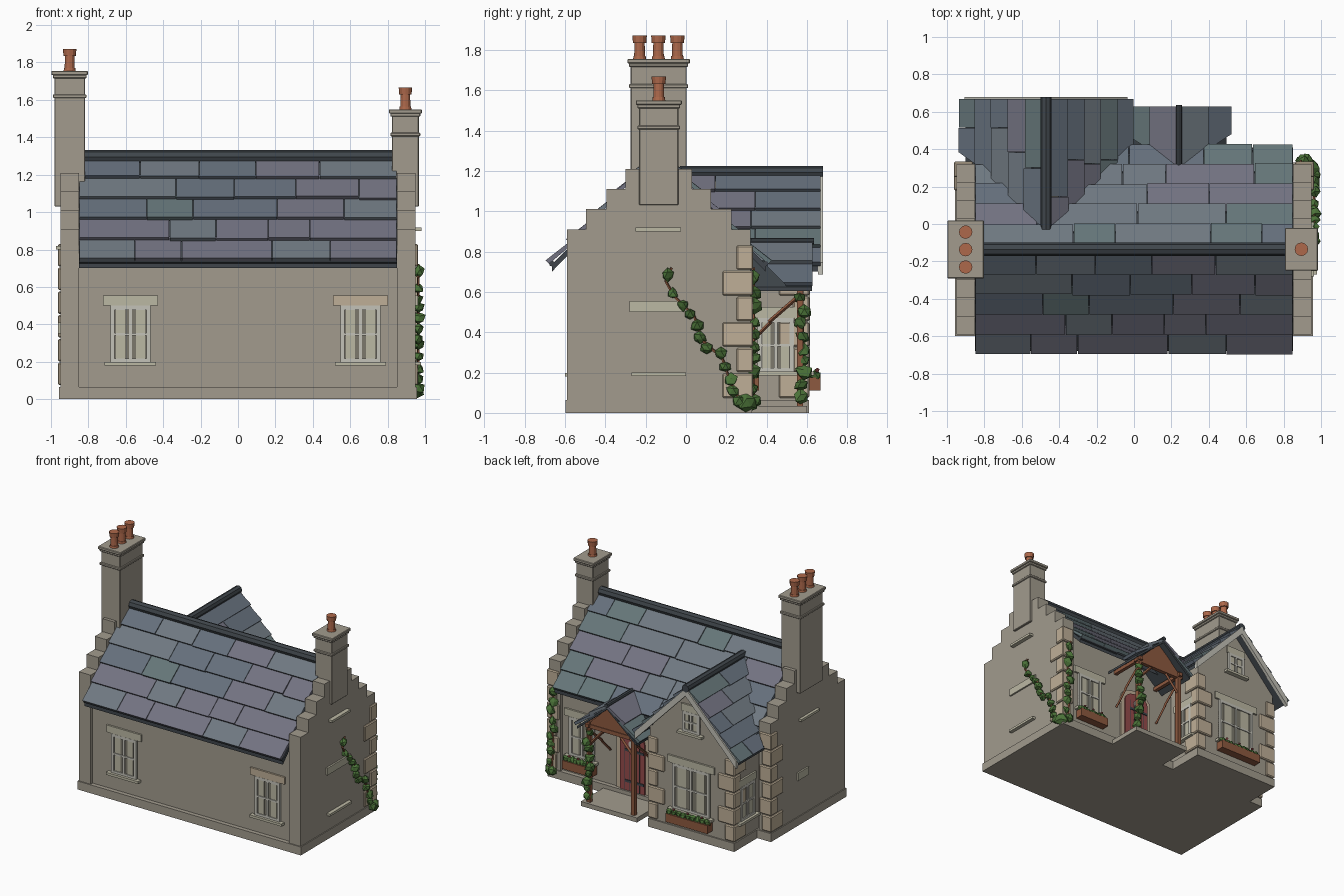
import bpy, bmesh, math, random
from mathutils import Vector, Matrix, noise

if "Cube" in bpy.data.objects:
    bpy.data.objects.remove(bpy.data.objects["Cube"])
random.seed(4)

def mat(name, r, g, b):
    m = bpy.data.materials.new(name)
    m.diffuse_color = (r, g, b, 1)
    m.use_nodes = True
    m.node_tree.nodes["Principled BSDF"].inputs["Base Color"].default_value = m.diffuse_color
    return m

STONE, TAN = mat("stone", .36, .33, .27), mat("tan_stone", .52, .43, .31)
PALE, FRAME = mat("pale_stone", .5, .48, .37), mat("frame", .55, .54, .48)
GLASS, WOOD = mat("glass", .2, .19, .15), mat("wood", .27, .1, .05)
CLAY, RED = mat("clay", .42, .14, .07), mat("red_door", .3, .07, .07)
LEAF, DARK = mat("leaf", .07, .17, .04), mat("dark_lead", .05, .06, .07)
SLATES = [mat("slate_%d" % i, *c) for i, c in enumerate(
    [(.13, .16, .2), (.16, .19, .22), (.17, .17, .22), (.13, .18, .19)])]

def finish(name, bm, mats):
    bmesh.ops.recalc_face_normals(bm, faces=bm.faces)
    me = bpy.data.meshes.new(name)
    bm.to_mesh(me)
    bm.free()
    for m in mats:
        me.materials.append(m)
    ob = bpy.data.objects.new(name, me)
    bpy.context.collection.objects.link(ob)
    return ob

def box(name, x0, x1, y0, y1, z0, z1, m, M=Matrix(), bevel=0):
    bm = bmesh.new()
    bmesh.ops.create_cube(bm, size=1)
    for v in bm.verts:
        v.co = M @ Vector(((x0 + x1) / 2 + v.co.x * (x1 - x0), (y0 + y1) / 2 + v.co.y * (y1 - y0),
                           (z0 + z1) / 2 + v.co.z * (z1 - z0)))
    if bevel:
        bmesh.ops.bevel(bm, geom=bm.edges[:], offset=bevel, segments=1, affect='EDGES')
    return finish(name, bm, [m])

def prism(name, pts, axis, a, b, m):
    """Extrude a (u, z) outline along x (u is y) or along y (u is x)."""
    bm = bmesh.new()
    put = (lambda u, z: (a, u, z)) if axis == 'x' else (lambda u, z: (u, a, z))
    f = bm.faces.new([bm.verts.new(put(*p)) for p in pts])
    r = bmesh.ops.extrude_face_region(bm, geom=[f])
    d = Vector((b - a, 0, 0)) if axis == 'x' else Vector((0, b - a, 0))
    bmesh.ops.translate(bm, vec=d, verts=[e for e in r['geom'] if isinstance(e, bmesh.types.BMVert)])
    return finish(name, bm, [m])

def rod(name, p, q, r, m, n=8, r2=None):
    p, q = Vector(p), Vector(q)
    bm = bmesh.new()
    M = Matrix.Translation((p + q) / 2) @ (q - p).to_track_quat('Z', 'Y').to_matrix().to_4x4()
    bmesh.ops.create_cone(bm, cap_ends=True, segments=n, radius1=r, radius2=r if r2 is None else r2,
                          depth=(q - p).length, matrix=M)
    return finish(name, bm, [m])

def slates(name, P, A, L, Q, rows, cut=None):
    """Overlapping slate courses from eave corner P, along A for L, up to ridge corner Q."""
    P, A, U = Vector(P), Vector(A), Vector(Q) - Vector(P)
    N = A.cross(U).normalized()
    N = N if N.z > 0 else -N
    bm = bmesh.new()
    for r in range(rows):
        t = 0
        while t < L:
            w = random.uniform(.22, .55)
            e = L if L - t - w < .15 else t + w
            h0, h1 = r / rows - random.uniform(0, .015) * (r > 0), min(1, (r + 1.2) / rows)
            j, mi, vs = random.uniform(0, .005), random.randrange(4), []
            for k, lo, hi in ((h0, .012, .034 + j), (h1, -.004, .012)):
                for s in (t + .002, e - .002):
                    for o in (lo, hi):
                        vs.append(bm.verts.new(P + A * s + U * k + N * o))
            for q in ((0, 1, 3, 2), (4, 5, 7, 6), (0, 1, 5, 4), (2, 3, 7, 6), (0, 2, 6, 4), (1, 3, 7, 5)):
                bm.faces.new([vs[i] for i in q]).material_index = mi
            t = e
    if cut:
        bmesh.ops.bisect_plane(bm, geom=bm.verts[:] + bm.edges[:] + bm.faces[:],
                               plane_co=cut[0], plane_no=cut[1], clear_inner=True)
    return finish(name, bm, SLATES)

def chevron(c, half, z0, z1, t):
    return [(c - half, z0), (c, z1), (c + half, z0), (c + half, z0 - t), (c, z1 - t), (c - half, z0 - t)]

# main house body, plinth and stepped gable walls
C = -.135
box("main_plinth", -.957, .957, -.598, .328, 0, .065, STONE)
prism("main_walls", [(-.565, 0), (.295, 0), (.295, .8), (C, 1.24), (-.565, .8)], 'x', -.87, .87, STONE)
half = [(.455, 0), (.455, .91), (.36, .91), (.36, 1.01), (.26, 1.01), (.26, 1.11), (.165, 1.11), (.165, 1.21)]
steps = [(C + u, z) for u, z in half] + [(C - u, z) for u, z in reversed(half)]
for n, s in (("left", -1), ("right", 1)):
    prism(n + "_gable", steps, 'x', s * .85, s * .95, STONE)

# main roof
prism("main_roof_deck", chevron(C, .53, .735, 1.28, .035), 'x', -.85, .85, DARK)
slates("front_slates", (-.85, -.67, .73), (1, 0, 0), 1.7, (-.85, C, 1.28), 5)
slates("back_slates", (-.85, .4, .73), (1, 0, 0), 1.7, (-.85, C, 1.28), 5)
rod("main_ridge", (-.825, C, 1.295), (.83, C, 1.295), .036, DARK)
rod("front_gutter", (-.85, -.665, .74), (.85, -.665, .74), .014, DARK)
rod("back_gutter", (.5, .395, .74), (.85, .395, .74), .014, DARK)

# chimneys with bands, caps and pots
def chimney(n, x, y0, y1, w, top, pots):
    def ring(part, z0, z1, g):
        box(n + part, x - w - g, x + w + g, y0 - g, y1 + g, z0, z1, STONE, bevel=.004)
    ring("_chimney_shaft", 1.03, top, 0)
    ring("_chimney_band", top - .13, top - .11, .008)
    ring("_chimney_collar", top - .025, top - .005, .008)
    ring("_chimney_cap", top - .008, top + .015, .016)
    for y in pots:
        for i, (a, b, r, q) in enumerate(((0, .02, .033, .03), (.02, .085, .027, .025), (.085, .122, .033, .036))):
            rod(n + "_chimney_pot", (x, y, top + .01 + a), (x, y, top + .01 + b), r, CLAY, 12, q)
chimney("left", -.9, -.275, .003, .082, 1.74, (-.23, -.137, -.043))
chimney("right", .895, -.233, -.037, .072, 1.535, (C,))

# rear wing: walls, roof, bargeboard
W = -.47
box("wing_plinth", -.84, -.1, .28, .61, 0, .065, STONE)
prism("wing_walls", [(-.83, 0), (-.11, 0), (-.11, .77), (W, 1.15), (-.83, .77)], 'y', .1, .6, STONE)
valley = (Vector((0, C, 1.28)), Vector((0, .55, .535)))
prism("wing_roof_deck", chevron(W, .43, .73, 1.18, .03), 'y', .28, .665, DARK)
for n, s in (("left", -1), ("right", 1)):
    slates("wing_%s_slates" % n, (W + s * .44, -.1, .72), (0, 1, 0), .77, (W, -.1, 1.18), 5, valley)
rod("wing_ridge", (W, -.03, 1.193), (W, .68, 1.193), .03, DARK)
prism("wing_bargeboard", chevron(W, .435, .745, 1.195, .06), 'y', .655, .68, FRAME)

# windows: local x runs across, local -y points outwards
def window(n, loc, turn, w, z0, z1, planter=False, lintel=.04, lm=PALE):
    M = Matrix.Translation(loc) @ Matrix.Rotation(math.radians(turn), 4, 'Z')
    h, t = w / 2, .022
    def b(part, *a):
        box(n + part, *a, M)
    b("_glass", -h, h, -.006, .01, z0, z1, GLASS)
    for s in (-1, 1):
        b("_jamb", min(s * h, s * (h - t)), max(s * h, s * (h - t)), -.016, .01, z0, z1, FRAME)
        b("_curtain", s * h * .5 - h * .22, s * h * .5 + h * .22, -.009, 0, z0, z1, PALE)
    mid = (z0 + z1) / 2
    for z, k in ((z0 + t / 2, t), (mid, .014), (z1 - t / 2, t)):
        b("_rail", -h, h, -.015, .01, z - k / 2, z + k / 2, FRAME)
    b("_mullion", -.008, .008, -.014, .01, z0, z1, FRAME)
    b("_sill", -h - .03, h + .03, -.035, .01, z0 - .015, z0 + .004, PALE)
    b("_lintel", -h - lintel, h + lintel, -.014, .01, z1, z1 + .055, lm)
    if planter:
        b("_planter", -h - .02, h + .02, -.068, -.006, .11, .175, WOOD)
        for i in range(9):
            u = -h + w * i / 8
            lump(n + "_plants", M @ Vector((u, -.04, .185)), .028, LEAF)
            if i % 3 == 1:
                lump(n + "_flower", M @ Vector((u, -.05, .212)), .011, RED)

def lump(name, p, r, m):
    bm = bmesh.new()
    bmesh.ops.create_icosphere(bm, subdivisions=1, radius=r)
    for v in bm.verts:
        v.co = Vector(p) + v.co * random.uniform(.7, 1.2)
    finish(name, bm, [m])

window("front_left_window", (-.575, -.565, 0), 0, .215, .195, .5)
window("front_right_window", (.655, -.565, 0), 0, .215, .195, .5, lm=TAN)
window("back_window", (.68, .295, 0), 180, .215, .2, .5, True)
window("wing_back_window", (W, .6, 0), 180, .32, .2, .55, True)
window("wing_attic_window", (W, .6, 0), 180, .15, .82, .98, lintel=.01)
window("wing_right_window", (-.11, .445, 0), 90, .18, .2, .47, lintel=.015)
window("wing_left_window", (-.83, .445, 0), -90, .18, .2, .47, lintel=.015)

# plain stones on the gable ends
box("right_gable_lintel", .94, .963, -.28, .01, .5, .555, PALE)
box("right_gable_sill", .94, .978, -.27, 0, .182, .2, PALE)
box("right_gable_ledge", .94, .982, -.25, -.025, .9, .918, PALE)
box("left_gable_ledge", -.972, -.94, -.25, -.025, .8, .818, PALE)
box("left_gable_block", -.962, -.94, -.13, 0, .35, .41, PALE)

# corner stones alternating long and short
def quoins(n, x, y, sx, top, xl):
    z, i = .075, 0
    while z < top:
        a, b = ((xl, .07) if i % 2 else (.07, .14))
        xs = sorted((x + sx * .013, x - sx * a))
        box(n, *xs, y - b, y + .013, z, min(z + .12, top + .02), TAN, bevel=.007)
        z, i = z + .127, i + 1
quoins("right_gable_quoin", .95, .32, 1, .82, .09)
quoins("left_gable_quoin", -.95, .32, -1, .82, .09)
quoins("wing_right_quoin", -.11, .6, 1, .7, .13)
quoins("wing_left_quoin", -.83, .6, -1, .7, .13)

# door with arched top
D = .24
def arch(w, z0, zs):
    return [(D - w, z0), (D + w, z0)] + [(D + w * math.cos(a * math.pi / 10), zs + w * .6 * math.sin(a * math.pi / 10))
                                         for a in range(11)]
prism("door_surround", arch(.14, .03, .46), 'y', .28, .305, TAN)
prism("door", arch(.105, .035, .45), 'y', .29, .315, RED)
for i in range(1, 5):
    box("door_groove", D - .105 + i * .042 - .002, D - .105 + i * .042 + .002, .3, .317, .04, .45, DARK)
for z in (.13, .37):
    box("door_strap", D - .1, D + .06, .31, .32, z, z + .018, DARK)
rod("door_porthole", (D, .31, .43), (D, .322, .43), .028, FRAME, 12)

# porch: slab, posts, braces, truss and roof
box("porch_slab", 0, .48, .28, .6, 0, .035, STONE)
for s in (-1, 1):
    x = D + s * .19
    box("porch_post", x - .015, x + .015, .55, .58, .03, .66, WOOD)
    box("porch_plate", x - .014, x + .014, .3, .6, .62, .648, WOOD)
    rod("porch_side_brace", (x, .42, .45), (x, .31, .34), .009, WOOD, 4)
    rod("porch_brace", (x, .565, .48), (D + s * .07, .565, .61), .011, WOOD, 4)
    rod("porch_wall_brace", (x, .41, .45), (x, .56, .58), .01, WOOD, 4)
    slates("porch_slates", (D + s * .26, .29, .62), (0, 1, 0), .34, (D, .29, .84), 2, valley)
box("porch_tie_beam", D - .22, D + .22, .55, .58, .61, .64, WOOD)
prism("porch_gable_panel", [(D - .2, .635), (D + .2, .635), (D, .83)], 'y', .56, .575, WOOD)
prism("porch_roof_deck", chevron(D, .255, .624, .84, .02), 'y', .3, .625, DARK)
rod("porch_ridge", (D, .31, .852), (D, .635, .852), .016, DARK)

# climbing plants
def ivy(n, path, r0, r1, flat):
    pts = [Vector(p) for p in path]
    for a, b in zip(pts, pts[1:]):
        rod(n + "_stem", a, b, .007, WOOD, 5)
        k = max(1, round((b - a).length / .07))
        for i in range(k):
            p = a.lerp(b, (i + .3) / k) + Vector([random.uniform(-.012, .012) * f for f in flat])
            lump(n + "_leaves", p, random.uniform(r1, r0), LEAF)
ivy("gable_ivy", [(.96, .28, .04), (.965, .22, .15), (.965, .18, .27), (.965, .08, .36), (.965, .04, .48),
                  (.965, -.06, .58), (.965, -.1, .65), (.965, -.07, .72)], .04, .03, (.2, 1, 1))
ivy("wall_ivy", [(.92, .335, .03), (.9, .335, .25), (.92, .335, .5), (.89, .335, .72)], .042, .03, (2, .3, 1))
ivy("porch_ivy", [(.44, .575, .05), (.42, .58, .3), (.44, .575, .62)], .045, .032, (1, 1, 1))
lump("ivy_root", (.95, .3, .05), .055, LEAF)
